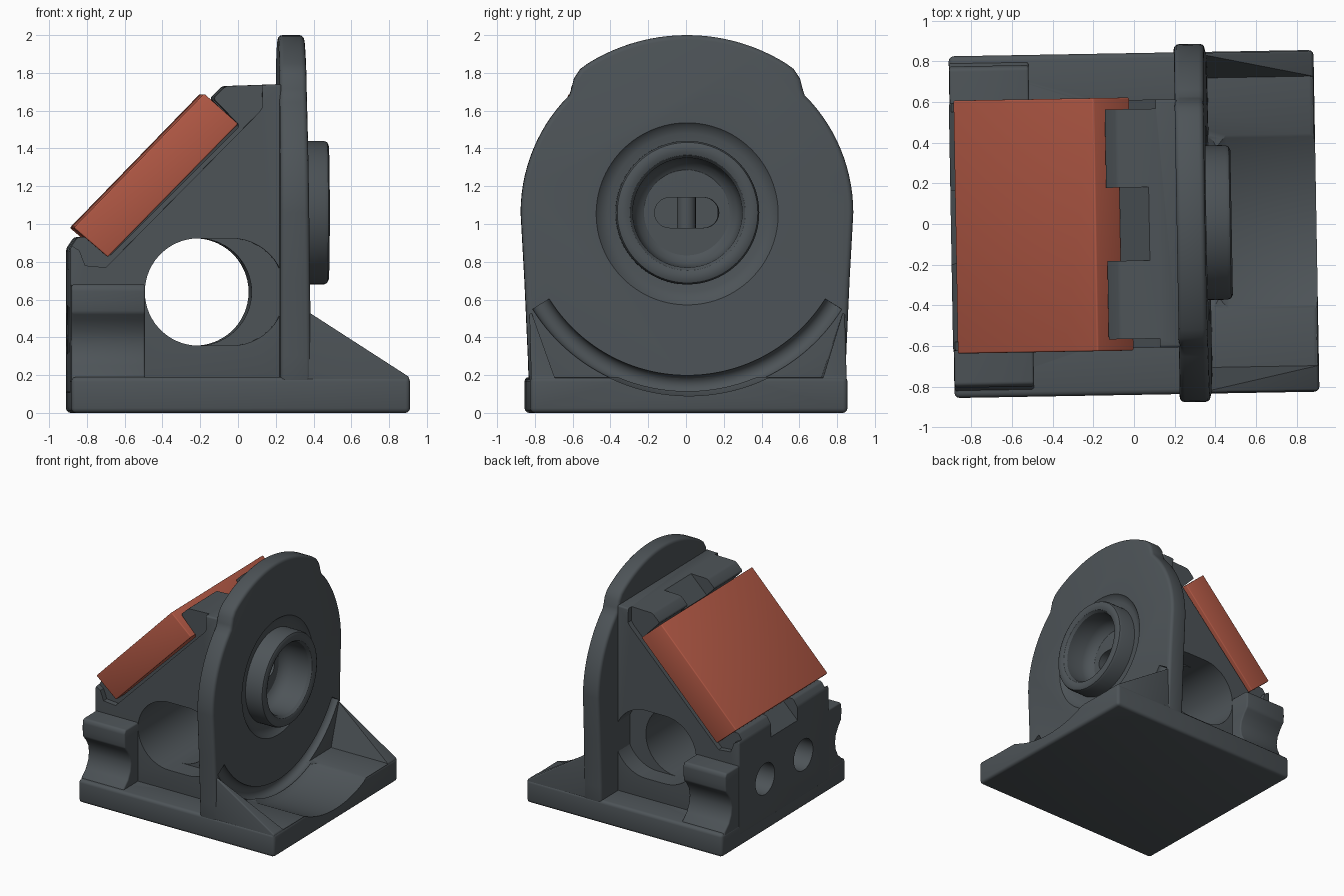
import bpy, bmesh, math
from mathutils import Matrix

if "Cube" in bpy.data.objects:
    bpy.data.objects.remove(bpy.data.objects["Cube"])

ZC = 1.06                      # height of the bore axis


def make(name, bm, bevel=0.0, segs=3):
    bmesh.ops.remove_doubles(bm, verts=bm.verts, dist=1e-5)
    bmesh.ops.recalc_face_normals(bm, faces=bm.faces)
    if bevel:
        edges = [e for e in bm.edges if e.calc_face_angle(0) > math.radians(28)]
        bmesh.ops.bevel(bm, geom=edges, offset=bevel, segments=segs, profile=0.5,
                        affect='EDGES', clamp_overlap=True)
    me = bpy.data.meshes.new(name)
    bm.to_mesh(me)
    bm.free()
    ob = bpy.data.objects.new(name, me)
    bpy.context.collection.objects.link(ob)
    return ob


def prism(name, pts, axis, lo, hi, bevel=0.0):
    """Extrude a profile: axis 'y' takes (x, z), 'x' takes (y, z), 'z' takes (x, y)."""
    put = {'x': lambda a, b, t: (t, a, b), 'y': lambda a, b, t: (a, t, b),
           'z': lambda a, b, t: (a, b, t)}[axis]
    bm = bmesh.new()
    rings = [[bm.verts.new(put(a, b, t)) for a, b in pts] for t in (lo, hi)]
    for r in rings:
        bm.faces.new(r)
    n = len(pts)
    for i in range(n):
        j = (i + 1) % n
        bm.faces.new((rings[0][i], rings[0][j], rings[1][j], rings[1][i]))
    return make(name, bm, bevel)


def lathe(name, prof, n=96, a0=0, a1=360):
    """Closed (x, radius) profile turned about the bore axis, angle measured from the top."""
    bm = bmesh.new()
    rings = []
    for i in range(n + 1):
        a = math.radians(a0 + (a1 - a0) * i / n)
        rings.append([bm.verts.new((x, r * math.sin(a), ZC + r * math.cos(a))) for x, r in prof])
    m = len(prof)
    for p, q in zip(rings, rings[1:]):
        for k in range(m):
            l = (k + 1) % m
            if prof[k][1] or prof[l][1]:
                bm.faces.new((p[k], p[l], q[l], q[k]))
    if a1 - a0 < 360:
        bm.faces.new(rings[0])
        bm.faces.new(rings[-1])
    return make(name, bm)


def arc(cx, cy, r, a0, a1, n=24):
    return [(cx + r * math.cos(math.radians(a0 + (a1 - a0) * i / n)),
             cy + r * math.sin(math.radians(a0 + (a1 - a0) * i / n))) for i in range(n + 1)]


def stadium(a, b, z, r):
    return arc(b, z, r, -90, 90) + arc(a, z, r, 90, 270)


def rect(x0, x1, z0, z1):
    return [(x0, z0), (x1, z0), (x1, z1), (x0, z1)]


def cut(ob, *cutters):
    for c in cutters:
        m = ob.modifiers.new("cut", 'BOOLEAN')
        m.operation, m.solver, m.object = 'DIFFERENCE', 'EXACT', c
    dg = bpy.context.evaluated_depsgraph_get()
    me = bpy.data.meshes.new_from_object(ob.evaluated_get(dg))
    ob.modifiers.clear()
    ob.data = me


def drop(*obs):
    for o in obs:
        bpy.data.objects.remove(o)


# base plate and front gussets, with the round trough and its arc groove scooped out
scoop = lathe("scoop_cutter", [(.36, 0), (.36, .86), (.375, .90), (.41, .945), (.46, .97),
                               (1.1, .97), (1.1, 0)], 128)
groove = lathe("groove_cutter", arc(.37, .913, .052, 0, 345, 23), 64, 122, 238)
base = prism("base_plate", rect(-.897, .897, -.84, .84), 'z', 0, .19, .025)
cut(base, scoop, groove)
gussets = prism("front_gussets", [(.3, .05), (.892, .05), (.892, .19), (.38, .52), (.3, .57)],
                'y', -.835, .835, .01)
floor_cut = prism("floor_cutter", [(-.71, .185), (.71, .185), (.86, .64), (-.86, .64)], 'x', .2, 1)
cut(gussets, floor_cut, scoop, groove)
drop(scoop, floor_cut)

# wedge body with lips that hold the tilted block
body = prism("wedge_body", [(-.90, .1), (-.90, .87), (-.86, .93), (-.79, .93), (-.69, .83),
                            (0, 1.52), (-.14, 1.665), (-.075, 1.73), (.22, 1.74), (.22, .1)],
             'y', -.61, .61, .014)
cutters = [prism("lip_notch", [(-1.0, .66), (.09, 1.75), (-.2, 1.95), (-1.1, 1.1)], 'y', -.18, .18)]
relief = [(-1, .95), (-.85, .86), (-.82, .78), (-.71, .77), (.10, 1.59), (.12, 1.62), (.115, 1.8),
          (-.2, 1.8)]
for s in (-1, 1):
    cutters.append(prism("side_relief", relief, 'y', *sorted((s * .565, s * .8))))
    cutters.append(prism("side_pocket", stadium(-.215, -.045, .64, .284), 'y',
                         *sorted((s * .45, s * .8))))
cutters.append(prism("cross_bore", arc(-.22, .64, .284, 0, 354, 59), 'y', -1, 1))
cutters.append(prism("cavity", rect(-.3, .05, .8, 1.14), 'y', -.17, .17))
slot = prism("slot_cutter", stadium(-.09, .09, ZC, .08), 'x', -.25, .4)
screw = [prism("screw_cutter", arc(s * .26, .44, .13, 0, 350, 35), 'x', -1.1, -.56) for s in (-1, 1)]
cut(body, *cutters, slot, *screw)
drop(*cutters)

# end wall with grooved ears
half = [(.82, .15), (.80, .2), (.745, .25), (.715, .31), (.705, .37), (.715, .43), (.75, .49),
        (.785, .53), (.79, .58), (.79, .655), (.775, .68)]
ears = prism("end_wall", half + [(-y, z) for y, z in reversed(half)], 'x', -.895, -.505, .012)
cut(ears, *screw)
drop(*screw)

# upright face plate with crowned top and drafted front, dished around the ring
side = [(.835, .1), (.842, .3), (.86, .7)] + arc(0, ZC, .88, 0, 45, 14) + [(.612, 1.715), (.598, 1.77), (.565, 1.82)]
crown = arc(0, 1.01, .99, 55, 125, 24)
outline = side + crown[1:-1] + [(-y, z) for y, z in reversed(side)]
plate = prism("face_plate", outline, 'x', .21, .362, .025)
for v in plate.data.vertices:
    if v.co.x > .3:
        v.co.x += (ZC - v.co.z) * .013
dish = lathe("dish_cutter", [(.22, 0), (.22, .33), (.325, .33), (.325, .42), (.34, .46), (.37, .49),
                             (.5, .49), (.5, 0)])
cut(plate, dish, slot, groove)
drop(dish, slot, groove)

# raised ring with a bowl inside, and the bar behind the slot
ring = lathe("bore_ring", [(.205, .20), (.225, .235), (.25, .265), (.30, .285), (.45, .29), (.472, .305),
                           (.48, .325), (.48, .355), (.472, .372), (.455, .38), (.205, .38)])
bar = prism("slot_bar", arc(.1, 0, .05, 0, 345, 23), 'z', .9, 1.2)

# tilted coloured block
block = prism("tilted_block", [(-.88, .98), (-.70, .825), (-.01, 1.53), (-.19, 1.69)],
              'y', -.622, .622, .008)


def colour(name, *rgb):
    mat = bpy.data.materials.new(name)
    mat.diffuse_color = (*rgb, 1)
    mat.use_nodes = True
    mat.node_tree.nodes["Principled BSDF"].inputs["Base Color"].default_value = mat.diffuse_color
    return mat


slate, terracotta = colour("slate", .075, .088, .097), colour("terracotta", .45, .10, .06)

# colours, smooth shading, and the slight turn of the whole model
turn = Matrix.Rotation(math.radians(1.0), 4, 'Z')
for ob in list(bpy.context.collection.objects):
    ob.data.materials.clear()
    ob.data.materials.append(terracotta if ob is block or ob.name == "tilted_block" else slate)
    ob.data.transform(turn)
    bpy.ops.object.select_all(action='DESELECT')
    ob.select_set(True)
    bpy.context.view_layer.objects.active = ob
    bpy.ops.object.shade_smooth_by_angle(angle=math.radians(32))
